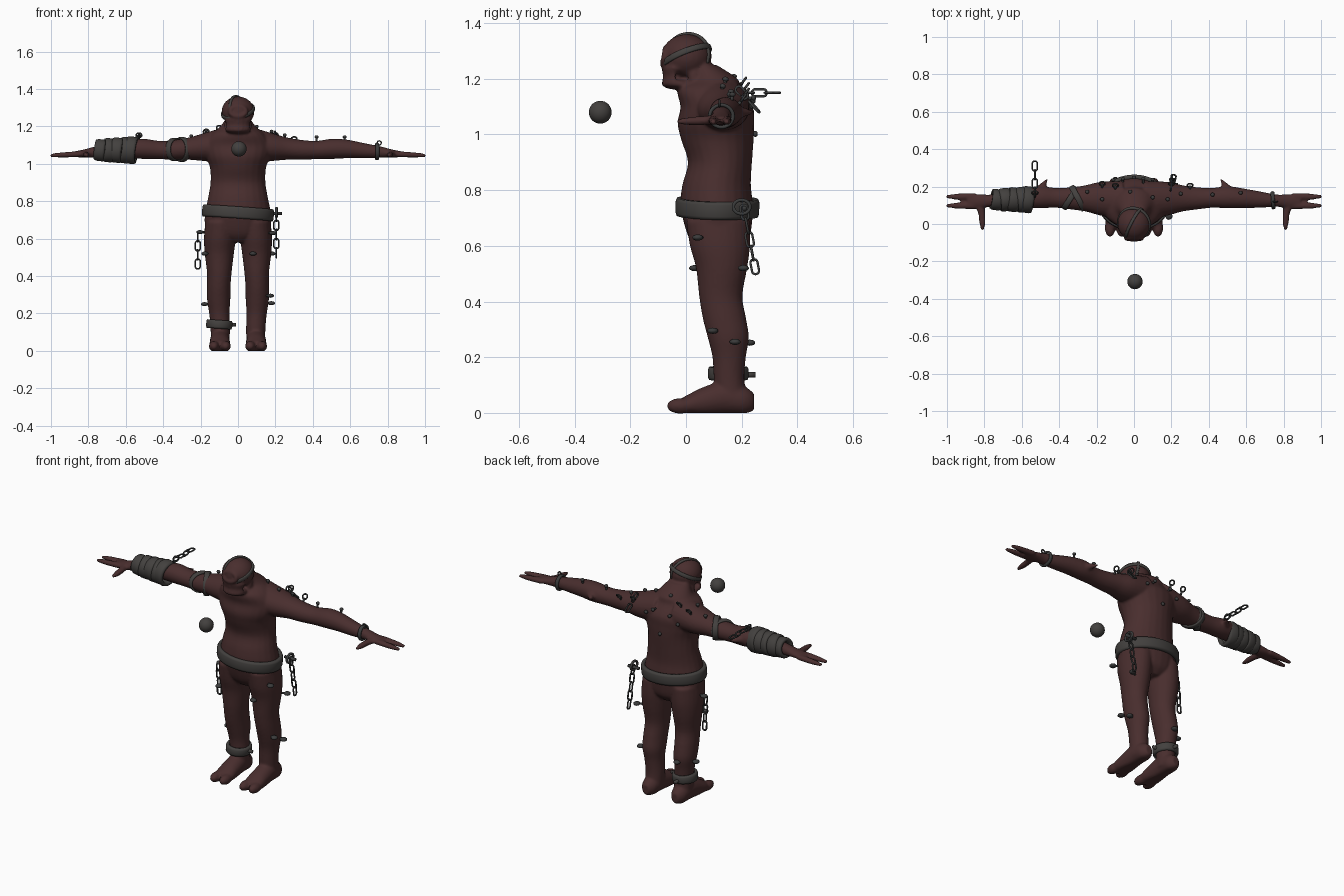
import bpy, bmesh, math
from math import radians, cos, sin, pi, tau
from mathutils import Vector, Matrix, Euler

cube = bpy.data.objects.get("Cube")
if cube:
    bpy.data.objects.remove(cube, do_unlink=True)


def material(name, rgb):
    m = bpy.data.materials.new(name)
    m.use_nodes = True
    m.diffuse_color = (*rgb, 1)
    m.node_tree.nodes["Principled BSDF"].inputs["Base Color"].default_value = (*rgb, 1)
    return m


SKIN = material("dark maroon skin", (0.066, 0.027, 0.027))
LEATHER = material("worn grey leather", (0.056, 0.052, 0.049))
IRON = material("dark iron", (0.043, 0.044, 0.044))


def finish(bm, name, mat):
    bmesh.ops.recalc_face_normals(bm, faces=bm.faces)
    me = bpy.data.meshes.new(name)
    bm.to_mesh(me)
    bm.free()
    me.materials.append(mat)
    for p in me.polygons:
        p.use_smooth = True
    ob = bpy.data.objects.new(name, me)
    bpy.context.collection.objects.link(ob)
    return ob


def skin_rings(bm, rings, closed):
    pairs = list(zip(rings, rings[1:] + rings[:1])) if closed else list(zip(rings, rings[1:]))
    for a, b in pairs:
        n = len(a)
        for i in range(n):
            bm.faces.new((a[i], a[(i + 1) % n], b[(i + 1) % n], b[i]))
    if not closed:
        bm.faces.new(rings[0])
        bm.faces.new(rings[-1])


def loft(bm, axis, stations, side=1, n=24, steps=4):
    """Smooth solid through elliptical stations (t, u, v, ru, rv) along an axis."""
    s = [Vector(p) for p in stations]
    s = [s[0]] + s + [s[-1]]
    path = []
    for a, b, c, d in zip(s, s[1:], s[2:], s[3:]):
        for k in range(steps):
            f = k / steps
            path.append(b + (c - a) * (f / 2) + (a * 2 - b * 5 + c * 4 - d) * (f * f / 2)
                        + (b * 3 - a - c * 3 + d) * (f ** 3 / 2))
    path.append(s[-1])
    rings = []
    for t, u, v, ru, rv in path:
        ring = []
        for i in range(n):
            p, q = u + ru * cos(tau * i / n), v + rv * sin(tau * i / n)
            x, y, z = {"x": (t, p, q), "y": (p, t, q), "z": (p, q, t)}[axis]
            ring.append(bm.verts.new((x * side, y, max(z, 0))))
        rings.append(ring)
    skin_rings(bm, rings, False)


def ball(bm, pos, r, n=20):
    mat = Matrix.Translation(pos) @ Matrix.Diagonal((*r, 1))
    bmesh.ops.create_uvsphere(bm, u_segments=n, v_segments=n // 2 + 2, radius=1, matrix=mat)


def hoop(bm, mat, rx, ry, pr, pz, stretch=0, n=32, m=8, square=1):
    """Closed ring; square < 1 gives a boxier section, stretch makes a chain link."""
    def power(c):
        return math.copysign(abs(c) ** square, c)
    rings = []
    for i in range(n):
        a = tau * (i + 0.5) / n
        ring = []
        for j in range(m):
            b = tau * (j + 0.5) / m
            o = pr * power(cos(b))
            y = (ry + o) * sin(a) + math.copysign(stretch, sin(a))
            ring.append(bm.verts.new(mat @ Vector(((rx + o) * cos(a), y, pz * power(sin(b))))))
        rings.append(ring)
    skin_rings(bm, rings, True)


def place(pos, rot=(0, 0, 0)):
    return Matrix.Translation(pos) @ Euler([radians(a) for a in rot]).to_matrix().to_4x4()


def around_arm(pos, tilt=0, lean=0):
    return place(pos, (0, lean, tilt)) @ Matrix.Rotation(pi / 2, 4, "Y")


# --- Body: overlapping solids fused into one skin ---
bm = bmesh.new()
loft(bm, "z", [(.58, 0, .12, .06, .07), (.62, 0, .12, .15, .105), (.68, 0, .115, .178, .122),
               (.75, 0, .11, .174, .13), (.82, 0, .11, .16, .123), (.9, 0, .122, .147, .115),
               (.98, 0, .113, .15, .13), (1.04, 0, .107, .172, .137), (1.1, 0, .11, .182, .13),
               (1.16, 0, .085, .14, .115), (1.2, 0, .1, .095, .085), (1.25, 0, .06, .06, .05)])
for side in (1, -1):
    loft(bm, "x", [(.06, .125, 1.105, .105, .095), (.18, .135, 1.09, .09, .075), (.26, .137, 1.082, .07, .06),
                   (.34, .137, 1.075, .059, .053), (.42, .14, 1.074, .053, .049), (.5, .143, 1.08, .059, .054),
                   (.58, .138, 1.08, .053, .05), (.68, .13, 1.07, .043, .04), (.76, .125, 1.063, .033, .031),
                   (.82, .122, 1.056, .037, .022), (.89, .122, 1.05, .037, .014)], side)
    for y in (.098, .146):
        loft(bm, "x", [(.85, y, 1.052, .019, .016), (.94, y, 1.048, .017, .014), (1.003, y, 1.045, .009, .009)], side)
    loft(bm, "y", [(.12, .83, 1.055, .03, .018), (.06, .815, 1.05, .019, .016),
                   (.01, .811, 1.048, .017, .014), (-.034, .81, 1.046, .008, .008)], side)
    # elbow spur
    loft(bm, "y", [(.16, .52, 1.08, .05, .035), (.2, .495, 1.08, .025, .02), (.24, .465, 1.08, .006, .007)], side)
    # leg and two-toed foot
    loft(bm, "z", [(.03, .095, .165, .05, .055), (.12, .095, .155, .052, .055), (.2, .1, .155, .054, .06),
                   (.27, .103, .152, .062, .074), (.34, .103, .138, .063, .078), (.42, .1, .125, .066, .078),
                   (.52, .1, .128, .078, .092), (.6, .097, .122, .085, .108), (.69, .09, .115, .085, .115)], side)
    loft(bm, "y", [(.245, .097, .04, .022, .03), (.21, .097, .045, .045, .05), (.14, .097, .055, .052, .06),
                   (.06, .097, .04, .055, .052), (.01, .097, .03, .056, .037), (-.02, .097, .025, .045, .026)], side)
    for x in (.066, .128):
        ball(bm, (x * side, -.02, .025), (.028, .05, .028))
    # cheek hinge of the jaw
    ball(bm, (.055 * side, .03, 1.205), (.018, .022, .04))
# skull, muzzle, jaw and brow ring of the single socket
ball(bm, (0, .002, 1.28), (.088, .09, .08), 28)
ball(bm, (0, -.035, 1.238), (.074, .052, .022))
ball(bm, (0, -.03, 1.182), (.07, .058, .021))
ball(bm, (0, .02, 1.17), (.055, .05, .035))
hoop(bm, place((0, -.075, 1.28), (80, 0, 0)), .042, .028, .013, .015)
# teeth
for i in range(9):
    a = radians(-80 + 20 * i)
    x, y = .06 * sin(a), -.035 - .043 * cos(a)
    for z, tip in ((1.222, -1), (1.196, 1)):
        mat = place((x, y, z), (0 if tip > 0 else 180, 0, 0))
        bmesh.ops.create_cone(bm, cap_ends=True, segments=8, radius1=.011, radius2=.005, depth=.026, matrix=mat)
body = finish(bm, "body", SKIN)
rm = body.modifiers.new("fuse", "REMESH")
rm.mode, rm.voxel_size, rm.use_smooth_shade = "VOXEL", .007, True
sm = body.modifiers.new("soften", "SMOOTH")
sm.factor, sm.iterations = .5, 5

# --- Leather: belt, forearm wrap, arm straps, head straps ---
bm = bmesh.new()
hoop(bm, place((0, .113, .738), (-1, 4, 0)), .18, .138, .013, .033, n=48, square=.5)
finish(bm, "belt", LEATHER)

bm = bmesh.new()
for i, (x, r) in enumerate([(-.735, .047), (-.69, .053), (-.645, .056), (-.6, .059), (-.57, .062)]):
    hoop(bm, around_arm((x, .13, 1.073), (-8, 7)[i % 2], 7), r, r - .002, .012, .03, square=.6)
finish(bm, "forearm_wrap", LEATHER)

bm = bmesh.new()
for x, tilt, r in ((-.3, 28, .061), (-.34, -32, .056)):
    hoop(bm, around_arm((x, .138, 1.077), tilt), r, r * 1.14, .006, .016, square=.6)
finish(bm, "upper_arm_straps", LEATHER)

bm = bmesh.new()
hoop(bm, place((0, .002, 1.28), (21, -14, 0)), .087, .09, .006, .011, n=40, square=.6)
hoop(bm, place((0, .004, 1.283), (0, 80, -28)), .08, .087, .006, .008, n=40, square=.6)
finish(bm, "head_straps", LEATHER)

# --- Iron: floating ball, cuffs, chains, studs ---
bm = bmesh.new()
ball(bm, (.005, -.308, 1.08), (.041,) * 3, 28)
finish(bm, "floating_ball", LEATHER)

bm = bmesh.new()
hoop(bm, place((-.1, .152, .142), (0, 4, 0)), .06, .063, .011, .024, square=.6)
for pos, rot in (((-.035, .15, .14), (0, 90, 0)), ((-.1, .225, .137), (90, 0, 0))):
    bmesh.ops.create_cone(bm, cap_ends=True, segments=10, radius1=.01, radius2=.01, depth=.05, matrix=place(pos, rot))
finish(bm, "ankle_cuff", LEATHER)

bm = bmesh.new()
hoop(bm, around_arm((.743, .127, 1.066), 4), .04, .042, .007, .011)
hoop(bm, place((.755, .12, 1.112), (90, 0, 0)), .011, .011, .004, .004, n=14, m=6)
finish(bm, "wrist_cuff", IRON)


def chain(name, start, end, links):
    """Alternating links along a line."""
    bm = bmesh.new()
    a, b = Vector(start), Vector(end)
    turn = (b - a).to_track_quat("Y", "Z").to_matrix().to_4x4()
    for i in range(links):
        mat = Matrix.Translation(a.lerp(b, i / (links - 1))) @ turn @ Matrix.Rotation(pi / 2 * (i % 2) , 4, "Y")
        hoop(bm, mat @ Matrix.Rotation(pi / 2, 4, "Y"), .013, .013, .0048, .0048, .014, 16, 6)
    finish(bm, name, IRON)


chain("forearm_chain", (-.53, .17, 1.15), (-.53, .31, 1.15), 4)
chain("belt_chain", (.205, .21, .72), (.205, .247, .525), 5)
chain("thigh_chain", (-.215, .12, .61), (-.215, .13, .465), 4)
chain("shoulder_chain", (.2, .2, 1.15), (.21, .245, 1.1), 2)

bm = bmesh.new()
hoop(bm, place((.205, .2, .74), (0, 90, 0)), .025, .03, .007, .008, n=20, m=6)
bmesh.ops.create_cone(bm, cap_ends=True, segments=10, radius1=.009, radius2=.009, depth=.07,
                      matrix=place((.2, .21, .735), (0, 90, 0)))
finish(bm, "belt_hook", IRON)


def stud(bm, pos, direction, ringed=False):
    """Peg driven into the skin, with a knob or an eye on its end."""
    mat = Matrix.Translation(pos) @ Vector(direction).to_track_quat("Z", "Y").to_matrix().to_4x4()
    bmesh.ops.create_cone(bm, cap_ends=True, segments=8, radius1=.006, radius2=.006, depth=.04, matrix=mat)
    if ringed:
        hoop(bm, mat @ place((0, 0, .028), (90, 0, 0)), .015, .015, .0045, .0045, n=16, m=6)
    else:
        bmesh.ops.create_uvsphere(bm, u_segments=10, v_segments=6, radius=1, matrix=mat @ place((0, 0, .014))
                                  @ Matrix.Diagonal((.011, .011, .009, 1)))


up, back = (0, .15, 1), (0, 1, .15)
bm = bmesh.new()
for x, y, z in ((-.25, .17, 1.135), (-.17, .13, 1.165), (-.02, .17, 1.195), (.1, .14, 1.185), (.18, .13, 1.16),
                (.25, .16, 1.14), (.42, .155, 1.13), (.57, .165, 1.13)):
    stud(bm, (x, y, z), up)
for x, y, z in ((-.17, .2, 1.15), (.2, .2, 1.13), (.3, .19, 1.11), (-.53, .15, 1.13), (-.1, .19, 1.17)):
    stud(bm, (x, y, z), (0, .6, .8), True)
finish(bm, "shoulder_studs", IRON)

bm = bmesh.new()
for x, z in ((-.11, 1.08), (.1, 1.1), (0, 1.0), (-.06, 1.12), (.05, 1.13)):
    stud(bm, (x, .235 - abs(x) * .12, z), back)
finish(bm, "back_studs", IRON)

bm = bmesh.new()
for x, y, z, d in ((-.19, .12, .635, (-1, 0, 0)), (-.165, .08, .52, (-1, -.5, 0)), (-.165, .16, .25, (-1, 0, 0)),
                   (.175, .05, .63, (1, -.7, 0)), (.17, .2, .52, (1, .5, 0)), (.16, .1, .295, (1, -.3, 0)),
                   (.165, .175, .255, (1, .1, 0)), (-.1, .215, .25, back), (.08, .045, .52, (0, -1, 0))):
    stud(bm, (x, y, z), d)
    ball(bm, Vector((x, y, z)) + Vector(d).normalized() * .014, (.02, .02, .011), 10)
finish(bm, "leg_studs", IRON)
